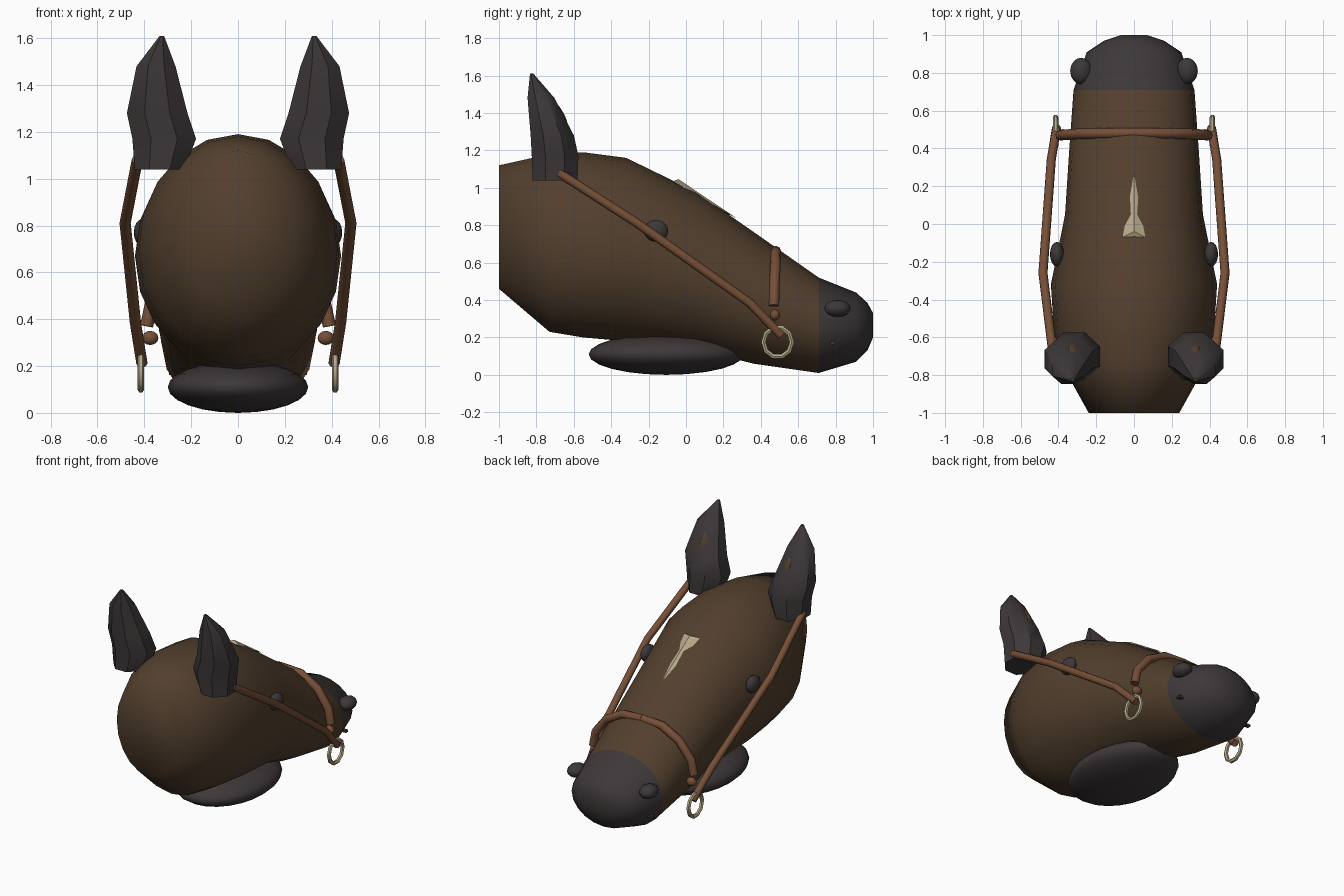
import bpy, bmesh, math
from mathutils import Vector

if "Cube" in bpy.data.objects:
    bpy.data.objects.remove(bpy.data.objects["Cube"])


def material(name, rgb):
    m = bpy.data.materials.new(name)
    m.diffuse_color = (*rgb, 1)
    m.use_nodes = True
    m.node_tree.nodes["Principled BSDF"].inputs["Base Color"].default_value = m.diffuse_color
    return m


BROWN = material("brown coat", (0.085, 0.050, 0.027))
DARK = material("dark grey skin", (0.047, 0.039, 0.040))
LEATHER = material("tan leather", (0.18, 0.078, 0.038))
CREAM = material("cream", (0.46, 0.39, 0.25))


def finish(bm, name, mats, angle=None):
    bmesh.ops.recalc_face_normals(bm, faces=bm.faces[:])
    me = bpy.data.meshes.new(name)
    bm.to_mesh(me)
    bm.free()
    for m in mats:
        me.materials.append(m)
    ob = bpy.data.objects.new(name, me)
    bpy.context.collection.objects.link(ob)
    if angle:
        bpy.ops.object.select_all(action='DESELECT')
        ob.select_set(True)
        bpy.context.view_layer.objects.active = ob
        bpy.ops.object.shade_smooth_by_angle(angle=math.radians(angle))
    return ob


def loft(rings):
    """Skin a list of closed point rings, capping both ends."""
    bm = bmesh.new()
    vs = [[bm.verts.new(p) for p in r] for r in rings]
    n = len(vs[0])
    for a, b in zip(vs, vs[1:]):
        for i in range(n):
            j = (i + 1) % n
            bm.faces.new((a[i], a[j], b[j], b[i]))
    bm.faces.new(vs[0])
    bm.faces.new(vs[-1])
    return bm


def circle(n, offset=0.0):
    return [(math.cos(2 * math.pi * (i + offset) / n), math.sin(2 * math.pi * (i + offset) / n))
            for i in range(n)]


def ball(name, loc, radii, mat, tilt=0.0, seg=16, rows=8):
    bm = bmesh.new()
    bmesh.ops.create_uvsphere(bm, u_segments=seg, v_segments=rows, radius=1)
    bmesh.ops.scale(bm, vec=radii, verts=bm.verts)
    ob = finish(bm, name, [mat], 60)
    ob.location = loc
    ob.rotation_euler.x = tilt
    return ob


def tube(name, points, radius, mat, n=8):
    """Leather strap swept along a path, rings set square to the path."""
    pts = [Vector(p) for p in points]
    rings = []
    for i, p in enumerate(pts):
        t = (pts[min(i + 1, len(pts) - 1)] - pts[max(i - 1, 0)]).normalized()
        ref = Vector((0, 1, 0)) if abs(t.y) < 0.6 else Vector((1, 0, 0))
        u = t.cross(ref).normalized()
        v = u.cross(t)
        rings.append([p + (u * c + v * s) * radius for c, s in circle(n)])
    return finish(loft(rings), name, [mat], 50)


# Head: y, bottom z, top z, half width
sections = [(-1.0, .46, 1.12, .24), (-.73, .23, 1.18, .39), (-.55, .20, 1.19, .425),
            (-.32, .18, 1.16, .44), (.05, .14, .98, .365), (.36, .06, .765, .345),
            (.71, .01, .52, .32), (.91, .07, .44, .25), (.97, .13, .385, .16),
            (1.0, .20, .33, .07)]
bm = loft([[(w * c, y, (lo + hi) / 2 + (hi - lo) / 2 * s) for c, s in circle(20)]
           for y, lo, hi, w in sections])
for f in bm.faces:
    f.material_index = 1 if f.calc_center_median().y > .72 else 0   # dark muzzle
finish(bm, "head", [BROWN, DARK], 80)

# Jaw pad beneath the head
ball("jaw", (0, -.105, .11), (.30, .415, .11), DARK, seg=24, rows=12)

# Forehead blaze, a shallow wedge
bm = bmesh.new()
v = [bm.verts.new(p) for p in ((-.06, -.07, 1.035), (.06, -.07, 1.035), (0, .27, .838),
                               (0, -.04, 1.046), (0, -.04, .98))]
for t in ((0, 1, 3), (1, 2, 3), (2, 0, 3), (0, 1, 4), (1, 2, 4), (2, 0, 4)):
    bm.faces.new([v[i] for i in t])
finish(bm, "blaze", [CREAM])

# Mouth bar
bm = bmesh.new()
bmesh.ops.create_cube(bm, size=1)
bmesh.ops.scale(bm, vec=(.59, .025, .015), verts=bm.verts)
finish(bm, "mouth", [DARK]).location = (0, .785, .17)

# Ear rings: z, centre x, centre y, radius x, radius y
ear = [(1.04, .335, -.70, .115, .13), (1.17, .315, -.70, .147, .135),
       (1.28, .345, -.715, .14, .125), (1.48, .35, -.775, .09, .078),
       (1.61, .325, -.825, .01, .01)]

for side, s in (("right", 1), ("left", -1)):
    bm = loft([[(s * (cx + rx * c), cy + ry * q, z) for c, q in circle(8, .5)]
               for z, cx, cy, rx, ry in ear])
    finish(bm, side + "_ear", [DARK], 40)
    ball(side + "_inner_ear", (s * .325, -.672, 1.39), (.03, .02, .075), BROWN,
         tilt=.5, seg=8, rows=6)
    ball(side + "_eye", (s * .408, -.16, .77), (.037, .065, .058), DARK)
    ball(side + "_nostril", (s * .28, .81, .355), (.058, .07, .045), DARK)

    # Bridle: cheek strap, half noseband and bit ring
    tube(side + "_cheek_strap", [(s * .43, -.68, 1.08), (s * .482, -.26, .81),
                                 (s * .438, .34, .385), (s * .41, .51, .21)], .024, LEATHER)
    tube(side + "_noseband", [(0, .48, .662), (s * .15, .48, .655), (s * .28, .478, .585),
                              (s * .37, .472, .47), (s * .39, .47, .37)], .028, LEATHER)
    ball(side + "_noseband_loop", (s * .375, .475, .32), (.035, .027, .03), LEATHER)
    bm = loft([[(s * .415 + .014 * c, .49 + (.076 + .014 * q) * a, .175 + (.08 + .014 * q) * b)
                for c, q in circle(6)] for a, b in circle(10) + [(1, 0)]])
    bmesh.ops.delete(bm, geom=[f for f in bm.faces if len(f.verts) == 6], context='FACES_ONLY')
    bmesh.ops.remove_doubles(bm, verts=bm.verts, dist=.0005)
    finish(bm, side + "_bit_ring", [CREAM], 50)
